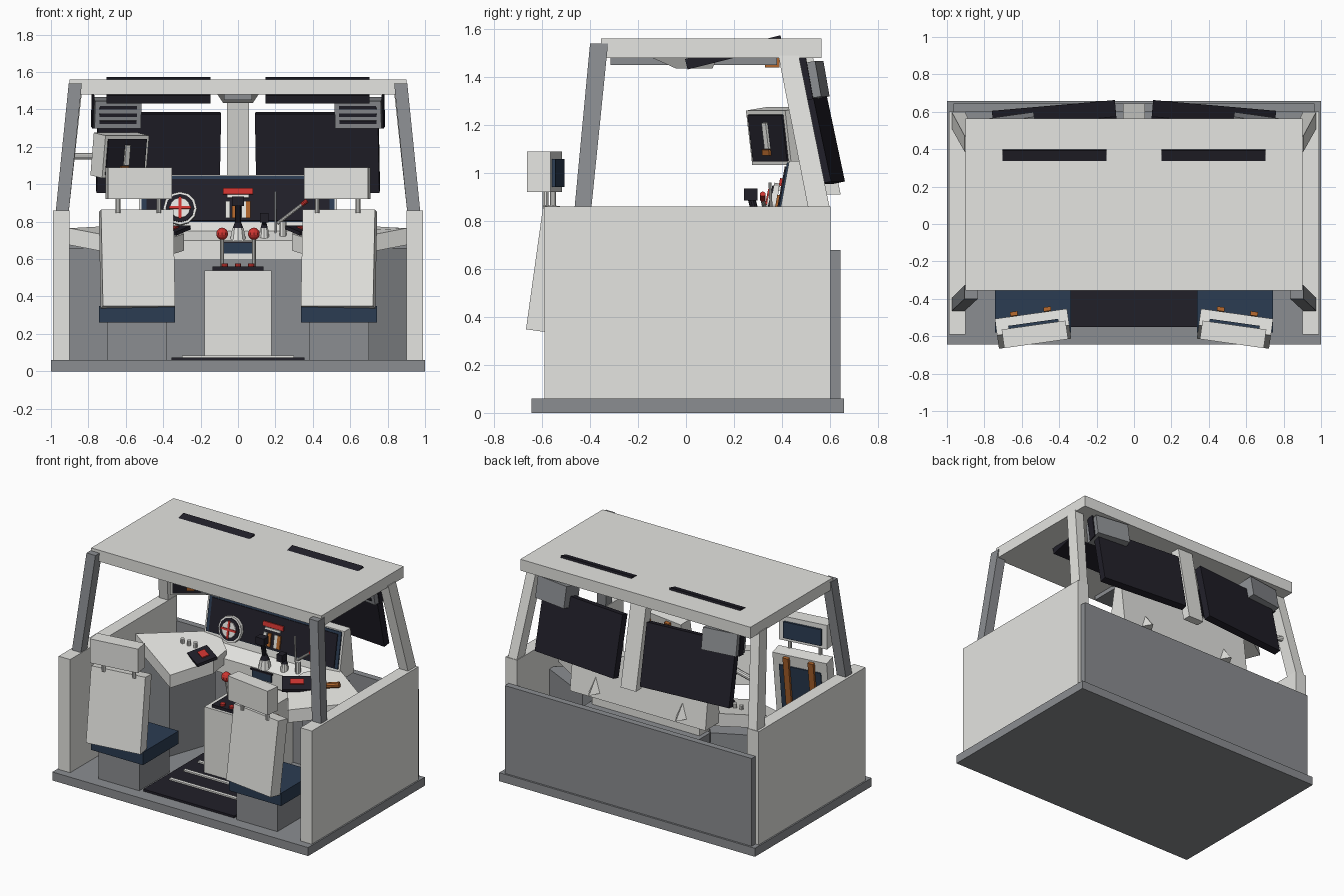
import bpy, bmesh
from math import radians
from mathutils import Matrix, Vector

old = bpy.data.objects.get("Cube")
if old:
    bpy.data.objects.remove(old, do_unlink=True)


def material(name, r, g, b):
    m = bpy.data.materials.new(name)
    m.use_nodes = True
    m.diffuse_color = (r, g, b, 1)
    m.node_tree.nodes["Principled BSDF"].inputs["Base Color"].default_value = (r, g, b, 1)
    return m


LIGHT = material("warm light grey", .78, .78, .75)
GREY = material("slate grey", .26, .27, .285)
BLACK = material("near black", .015, .014, .022)
NAVY = material("navy", .024, .045, .085)
RED = material("red", .62, .035, .03)
ORANGE = material("orange", .43, .13, .025)


def frame(loc, rx=0, rz=0):
    # local frame: tilt about x, then turn about z
    return (Matrix.Translation(loc) @ Matrix.Rotation(radians(rz), 4, 'Z')
            @ Matrix.Rotation(radians(rx), 4, 'X'))


WORLD = Matrix.Identity(4)


def finish(name, bm, mat):
    bmesh.ops.recalc_face_normals(bm, faces=bm.faces)
    mesh = bpy.data.meshes.new(name)
    bm.to_mesh(mesh)
    bm.free()
    mesh.materials.append(mat)
    bpy.context.collection.objects.link(bpy.data.objects.new(name, mesh))


def box(name, c, size, mat, f=WORLD):
    bm = bmesh.new()
    m = f @ Matrix.Translation(c) @ Matrix.Diagonal((*size, 1))
    bmesh.ops.create_cube(bm, size=1, matrix=m)
    finish(name, bm, mat)


def span(name, x, y, z, mat):
    lo, hi = zip(x, y, z)
    c = [(a + b) / 2 for a, b in zip(lo, hi)]
    box(name, c, [abs(b - a) for a, b in zip(lo, hi)], mat)


def loft(name, ring_a, ring_b, mat):
    # solid between two matching outlines
    bm = bmesh.new()
    a = [bm.verts.new(p) for p in ring_a]
    b = [bm.verts.new(p) for p in ring_b]
    n = len(a)
    bm.faces.new(a)
    bm.faces.new(b)
    for i in range(n):
        bm.faces.new((a[i], a[(i + 1) % n], b[(i + 1) % n], b[i]))
    finish(name, bm, mat)


def extrude_x(name, half, profile, mat):
    loft(name, [(-half, y, z) for y, z in profile], [(half, y, z) for y, z in profile], mat)


def rect(x, y, z):
    return [(x[0], y[0], z), (x[1], y[0], z), (x[1], y[1], z), (x[0], y[1], z)]


def rod(name, p, q, r, mat, r2=None, sides=10, f=WORLD):
    p, q = f @ Vector(p), f @ Vector(q)
    d = q - p
    m = Matrix.Translation((p + q) / 2) @ d.to_track_quat('Z', 'Y').to_matrix().to_4x4()
    bm = bmesh.new()
    bmesh.ops.create_cone(bm, cap_ends=True, segments=sides, radius1=r,
                          radius2=r if r2 is None else r2, depth=d.length, matrix=m)
    finish(name, bm, mat)


def ball(name, c, r, mat):
    bm = bmesh.new()
    bmesh.ops.create_uvsphere(bm, u_segments=10, v_segments=7, radius=r,
                              matrix=Matrix.Translation(c))
    finish(name, bm, mat)


# shell: floor, walls and roof
span("floor", (-1, 1), (-.645, .658), (0, .06), GREY)
span("nose_panel", (-.965, .965), (.6, .645), (.06, .68), GREY)
span("roof", (-.9, .9), (-.355, .565), (1.48, 1.56), LIGHT)
span("ceiling_rail", (-.075, .075), (-.315, .38), (1.45, 1.48), GREY)
loft("overhead_console", rect((-.08, .08), (-.04, .11), 1.435),
     rect((-.11, .11), (-.14, .13), 1.48), LIGHT)
span("overhead_lamp", (-.03, .03), (.33, .39), (1.44, 1.48), ORANGE)

for s, side in ((-1, "right"), (1, "left")):
    span(side + "_wall", (s * .9, s * .99), (-.59, .602), (.06, .86), LIGHT)
    loft(side + "_rear_pillar", rect((s * .905, s * .975), (-.465, -.395), .85),
         rect((s * .835, s * .905), (-.4, -.325), 1.54), GREY)
    loft(side + "_front_pillar", rect((s * .905, s * .975), (.51, .6), .85),
         rect((s * .835, s * .905), (.385, .47), 1.49), LIGHT)
    # sloping dark panel through the roof
    box(side + "_roof_flap", (0, 0, 0), (.555, .41, .045), BLACK,
        frame((s * .425, .2, 1.503), rx=14))
    # outer screen
    box(side + "_window_screen", (0, 0, 0), (.66, .05, .43), BLACK,
        frame((s * .425, .565, 1.17), rx=12, rz=-s * 5))
    # slatted vent box set through the screen corner
    v = frame((s * .65, .505, 1.382), rx=10, rz=-s * 8)
    box(side + "_vent_box", (0, 0, 0), (.25, .13, .15), GREY, v)
    box(side + "_vent_end", (s * .128, 0, .01), (.008, .06, .18), BLACK, v)
    for i in range(3):
        box(side + "_vent_slat", (0, -.068, .04 - i * .04), (.2, .008, .018), BLACK, v)

loft("centre_post", rect((-.06, .06), (.585, .645), .91),
     rect((-.06, .06), (.46, .53), 1.48), LIGHT)

# seats
for s, side in ((-1, "right"), (1, "left")):
    x = s * .54
    yaw = -s * 8
    span(side + "_seat_base", (x - .16, x + .16), (-.56, -.22), (.06, .27), GREY)
    box(side + "_seat_cushion", (x, -.38, .305), (.405, .4, .09), NAVY)
    b = frame((x, -.56, .6), rx=-8, rz=yaw)
    box(side + "_seat_back", (0, 0, 0), (.39, .09, .52), LIGHT, b)
    box(side + "_back_pad", (0, .048, -.03), (.3, .009, .42), NAVY, b)
    for k in (-.09, .09):
        box(side + "_strap", (k, .06, .02), (.04, .022, .46), ORANGE, b)
    h = frame((s * .53, -.59, 1.005), rz=yaw)
    box(side + "_headrest", (0, 0, 0), (.345, .1, .17), LIGHT, h)
    box(side + "_headrest_pad", (0, .05, -.005), (.27, .03, .115), NAVY, h)
    for k in (-.11, .11):
        rod(side + "_headrest_post", (k, .02, -.16), (k, .02, -.07), .013, LIGHT, f=h)

# floor mat with tread strips
span("floor_mat", (-.355, .355), (-.55, .12), (.06, .075), BLACK)
for y in (-.33, -.17, -.01):
    span("tread_strip", (-.3, .3), (y - .012, y + .012), (.075, .085), LIGHT)

# centre pedestal with two levers
span("pedestal", (-.18, .18), (-.12, .4), (.06, .54), LIGHT)
span("pedestal_panel", (-.135, .135), (-.1, .2), (.54, .56), BLACK)
for x in (-.07, 0, .07):
    rod("pedestal_button", (x, -.07, .56), (x, -.07, .575), .018, RED)
for x in (-.085, .085):
    rod("lever", (x, .03, .56), (x, -.01, .72), .012, LIGHT)
    ball("lever_knob", (x, -.01, .735), .033, RED)

# wrap-around desk: centre block and two slanted wings
extrude_x("desk_centre", .42, [(.27, .595), (.27, .70), (.45, .785), (.45, .62)], LIGHT)
span("desk_centre_base", (-.45, .45), (.36, .6), (.06, .62), GREY)
span("lip_display", (-.075, .075), (.262, .27), (.63, .685), NAVY)
span("lip_display_shade", (-.085, .085), (.255, .275), (.685, .695), BLACK)
outline = [(.46, -.10, .68), (.9, .14, .765), (.46, .44, .79), (.30, .30, .75), (.29, .14, .735)]
inset = [(.52, -.02), (.9, .19), (.9, .24), (.5, .44), (.40, .32)]
for s, side in ((-1, "right"), (1, "left")):
    loft(side + "_desk_wing", [(s * x, y, z - .09) for x, y, z in outline],
         [(s * x, y, z) for x, y, z in outline], LIGHT)
    loft(side + "_wing_base", [(s * x, y, .06) for x, y in inset],
         [(s * x, y, .66) for x, y in inset], GREY)
    p = frame((s * .37, .13, .752), rx=14, rz=s * 35)
    box(side + "_wing_pad", (0, 0, 0), (.19, .14, .02), BLACK, p)
    box(side + "_wing_pad_key", (0, .01, .013), (.09, .05, .008), RED, p)
for x in (-.58, -.53, -.48):
    rod("wing_switch", (x, .21, .72), (x, .21, .79), .014, LIGHT)
rod("wing_grip", (.56, .19, .77), (.64, .22, .785), .02, ORANGE)

# instrument panel
extrude_x("instrument_panel", .53, [(.37, .72), (.43, 1.05), (.5, 1.05), (.54, .72)], LIGHT)
d = frame((0, .406, .92), rx=-10.3)
box("panel_border", (0, -.003, 0), (1.03, .009, .25), NAVY, d)
box("panel_screen", (0, -.009, -.006), (.98, .009, .225), BLACK, d)
box("warning_bar", (0, -.018, .04), (.16, .012, .032), RED, d)
box("warning_tray", (0, -.018, .012), (.12, .012, .016), LIGHT, d)
for x, mat in ((-.055, LIGHT), (-.02, ORANGE), (.03, LIGHT), (.055, ORANGE)):
    box("gauge_bar", (x, -.018, -.06), (.025, .01, .09), mat, d)
for s in (-1, 1):
    loft("panel_bracket", [(s * .28, .5, .76), (s * .40, .5, .76), (s * .34, .5, .89)],
         [(s * .335, .6, .76), (s * .345, .6, .76), (s * .34, .59, .77)], LIGHT)

# round dial with red cross
w = frame((-.31, .36, .87), rx=-12)
rod("dial_rim", (0, .015, 0), (0, -.01, 0), .09, LIGHT, sides=12, f=w)
rod("dial_groove", (0, 0, 0), (0, -.016, 0), .077, BLACK, sides=12, f=w)
rod("dial_face", (0, 0, 0), (0, -.024, 0), .055, LIGHT, sides=12, f=w)
box("dial_cross_bar", (0, -.026, 0), (.12, .008, .014), RED, w)
box("dial_cross_post", (0, -.026, 0), (.014, .008, .12), RED, w)

# joysticks and wand on the desk
for x, y, h, r in ((0, .30, .16, .032), (.14, .32, .07, .022)):
    rod("stick_base", (x, y, .70), (x, y, .765), r * 1.4, LIGHT, r)
    rod("stick_boot", (x, y, .76), (x, y, .80), r, BLACK, r * .5)
    rod("stick_shaft", (x, y, .78), (x, y - .03, .75 + h), r * .5, BLACK)
    box("stick_grip", (x, y - .03, .75 + h), (r * 2, .055, .05), BLACK)
rod("wand", (.21, .34, .79), (.34, .32, .89), .009, LIGHT)
rod("wand_tip", (.34, .32, .89), (.37, .32, .913), .012, RED)
rod("wand_mast", (.2, .36, .74), (.2, .35, .96), .006, LIGHT)
rod("wand_foot", (.24, .33, .72), (.24, .33, .8), .02, LIGHT)

# side monitor on the pillar
m = frame((-.615, .365, 1.15), rx=8, rz=35)
box("monitor_case", (0, .03, 0), (.285, .11, .23), LIGHT, m)
box("monitor_screen", (0, -.028, 0), (.25, .009, .195), BLACK, m)
box("monitor_bar", (0, -.037, .01), (.03, .012, .11), LIGHT, m)
box("monitor_mark", (-.01, -.037, -.06), (.05, .012, .025), ORANGE, m)
rod("monitor_arm", (-.66, .42, 1.15), (-.88, .49, 1.15), .018, LIGHT)
